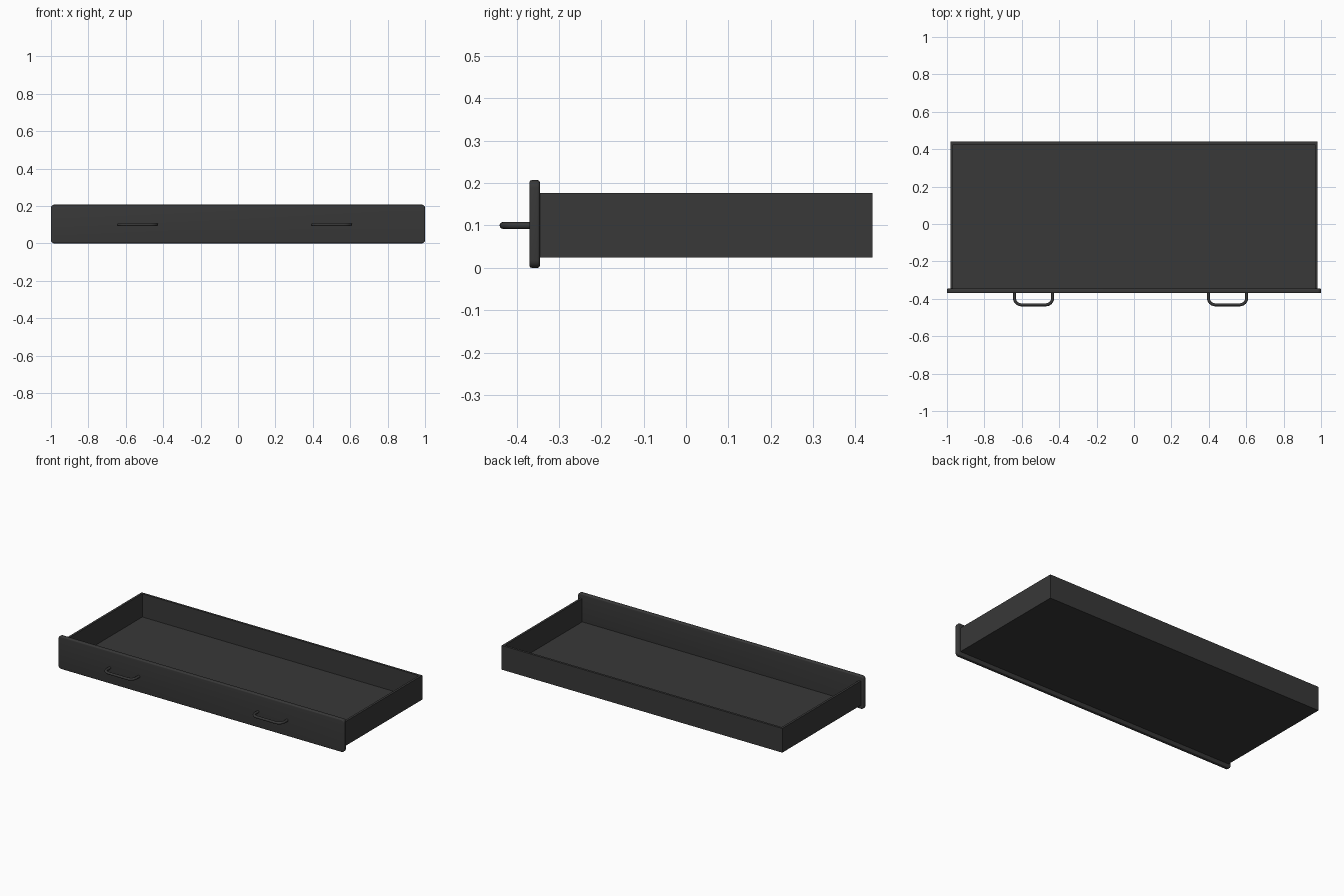
import bpy, bmesh, math
from mathutils import Vector

if "Cube" in bpy.data.objects:
    bpy.data.objects.remove(bpy.data.objects["Cube"])


def finish(name, bm, smooth=True):
    bmesh.ops.recalc_face_normals(bm, faces=bm.faces[:])
    me = bpy.data.meshes.new(name)
    bm.to_mesh(me)
    bm.free()
    ob = bpy.data.objects.new(name, me)
    bpy.context.collection.objects.link(ob)
    me.materials.append(mat)
    if smooth:
        bpy.ops.object.select_all(action='DESELECT')
        ob.select_set(True)
        bpy.context.view_layer.objects.active = ob
        bpy.ops.object.shade_smooth_by_angle(angle=math.radians(40))
    return ob


def box(lo, hi):
    bm = bmesh.new()
    bmesh.ops.create_cube(bm, size=1)
    for v in bm.verts:
        v.co = Vector([lo[i] + (v.co[i] + 0.5) * (hi[i] - lo[i]) for i in range(3)])
    return bm


mat = bpy.data.materials.new("dark_grey")
mat.diffuse_color = (0.04, 0.04, 0.04, 1)
mat.use_nodes = True
mat.node_tree.nodes["Principled BSDF"].inputs["Base Color"].default_value = mat.diffuse_color

W, T = 0.982, 0.014            # tray half width, wall thickness
Y0, Y1 = -0.347, 0.44          # tray front and back
Z0, Z1 = 0.024, 0.177          # tray bottom and top

# Open tray: U-shaped wall ring plus thin floor
finish("tray_floor", box((-W + T, Y0, Z0), (W - T, Y1 - T, Z0 + 0.006)), False)
u_profile = [(-W, Y0), (-W, Y1), (W, Y1), (W, Y0),
             (W - T, Y0), (W - T, Y1 - T), (-W + T, Y1 - T), (-W + T, Y0)]
bm = bmesh.new()
face = bm.faces.new([bm.verts.new((x, y, Z0)) for x, y in u_profile])
ext = bmesh.ops.extrude_face_region(bm, geom=[face], use_keep_orig=True)
for v in ext["geom"]:
    if isinstance(v, bmesh.types.BMVert):
        v.co.z = Z1
finish("tray_walls", bm, False)

# Front panel: rounded corners, then softened rims
bm = box((-1, -0.37, 0), (1, -0.345, 0.207))
corners = [e for e in bm.edges if abs(e.verts[0].co.y - e.verts[1].co.y) > 0.01]
bmesh.ops.bevel(bm, geom=corners, offset=0.018, segments=5, profile=0.5, affect='EDGES')
rims = [e for e in bm.edges if abs(e.verts[0].co.y - e.verts[1].co.y) < 0.001]
bmesh.ops.bevel(bm, geom=rims, offset=0.006, segments=4, profile=0.5, affect='EDGES')
finish("front_panel", bm)


# Handles: round tube swept along a U path with rounded corners
def handle(name, cx):
    half, r, bend, z = 0.102, 0.008, 0.036, 0.1
    front = -0.44 + r
    path = [(-half, -0.36)]
    for sx, a0 in ((-1, 180), (1, 270)):
        for i in range(9):
            a = math.radians(a0 + 90 * i / 8)
            path.append((sx * (half - bend) + bend * math.cos(a),
                         front + bend + bend * math.sin(a)))
    path.append((half, -0.36))
    pts = [Vector((cx + x, y, z)) for x, y in path]
    bm, rings, n = bmesh.new(), [], 16
    for i, p in enumerate(pts):
        t = (pts[min(i + 1, len(pts) - 1)] - pts[max(i - 1, 0)]).normalized()
        if i in (0, len(pts) - 1):
            t = Vector((0, -1 if i == 0 else 1, 0))
        side = t.cross(Vector((0, 0, 1)))
        rings.append([bm.verts.new(p + r * (side * math.cos(2 * math.pi * k / n)
                      + Vector((0, 0, 1)) * math.sin(2 * math.pi * k / n)))
                      for k in range(n)])
    for a, b in zip(rings, rings[1:]):
        for k in range(n):
            bm.faces.new((a[k], a[(k + 1) % n], b[(k + 1) % n], b[k]))
    bm.faces.new(rings[0])
    bm.faces.new(rings[-1])
    finish(name, bm)


handle("handle_left", -0.537)
handle("handle_right", 0.5)
